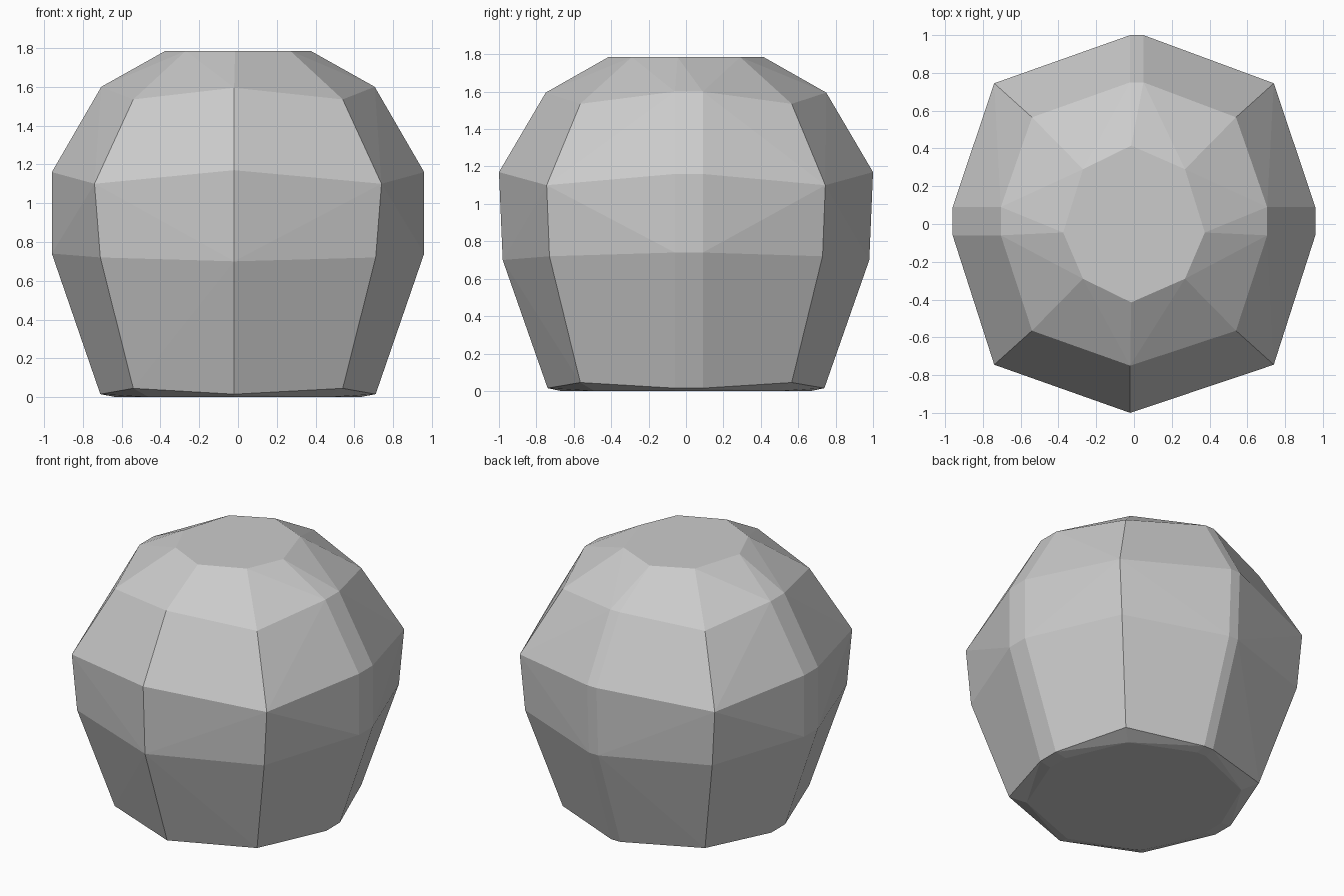
import bpy
import bmesh
import math

# Remove the default object
default_cube = bpy.data.objects.get("Cube")
if default_cube:
    bpy.data.objects.remove(default_cube, do_unlink=True)


def make_material(name, color):
    material = bpy.data.materials.new(name)
    material.use_nodes = True
    material.diffuse_color = color
    shader = next(n for n in material.node_tree.nodes if n.type == "BSDF_PRINCIPLED")
    shader.inputs["Base Color"].default_value = color
    shader.inputs["Roughness"].default_value = 1.0
    return material


# Each ring of the boulder: side reach, side height, front reach, front height,
# corner x, corner y, corner height
rings = [
    (0.63, 0.0, 0.67, 0.0, 0.46, 0.49, 0.0),
    (0.71, 0.015, 0.74, 0.015, 0.54, 0.565, 0.045),
    (0.96, 0.74, 0.98, 0.7, 0.71, 0.73, 0.72),
    (0.96, 1.16, 1.0, 1.17, 0.74, 0.745, 1.1),
    (0.705, 1.6, 0.75, 1.595, 0.54, 0.565, 1.535),
    (0.375, 1.785, 0.415, 1.785, 0.27, 0.29, 1.785),
]


def ring_points(ring, is_top):
    side, side_z, front, front_z, corner_x, corner_y, corner_z = ring
    # Small chipped flats at the side ridges; the top ring stays sharp
    side_shift = (-0.045,) if is_top else (-0.06, 0.09)
    back_shift = (-0.015,) if is_top else (-0.02, 0.05)
    points = []
    for sign in (-1, 1):
        points += [(sign * side, shift, side_z) for shift in side_shift]
        points += [(sign * corner_x, mirror * corner_y, corner_z) for mirror in (-1, 1)]
    points.append((back_shift[0], -front, front_z))
    points += [(shift, front, front_z) for shift in back_shift]
    return points


# Boulder: a convex faceted shell around all the rings
bm = bmesh.new()
for ring in rings:
    for point in ring_points(ring, ring is rings[-1]):
        bm.verts.new(point)
hull = bmesh.ops.convex_hull(bm, input=list(bm.verts))
unused = {v for v in hull["geom_interior"] + hull["geom_unused"]
          if isinstance(v, bmesh.types.BMVert) and not v.link_faces}
bmesh.ops.delete(bm, geom=list(unused), context="VERTS")

# Merge coplanar triangles into clean flat facets
bmesh.ops.dissolve_limit(bm, angle_limit=math.radians(1), verts=list(bm.verts), edges=list(bm.edges))
bmesh.ops.recalc_face_normals(bm, faces=list(bm.faces))

mesh = bpy.data.meshes.new("boulder")
bm.to_mesh(mesh)
bm.free()
mesh.materials.append(make_material("stone_grey", (0.6, 0.6, 0.6, 1.0)))
boulder = bpy.data.objects.new("boulder", mesh)
bpy.context.scene.collection.objects.link(boulder)
